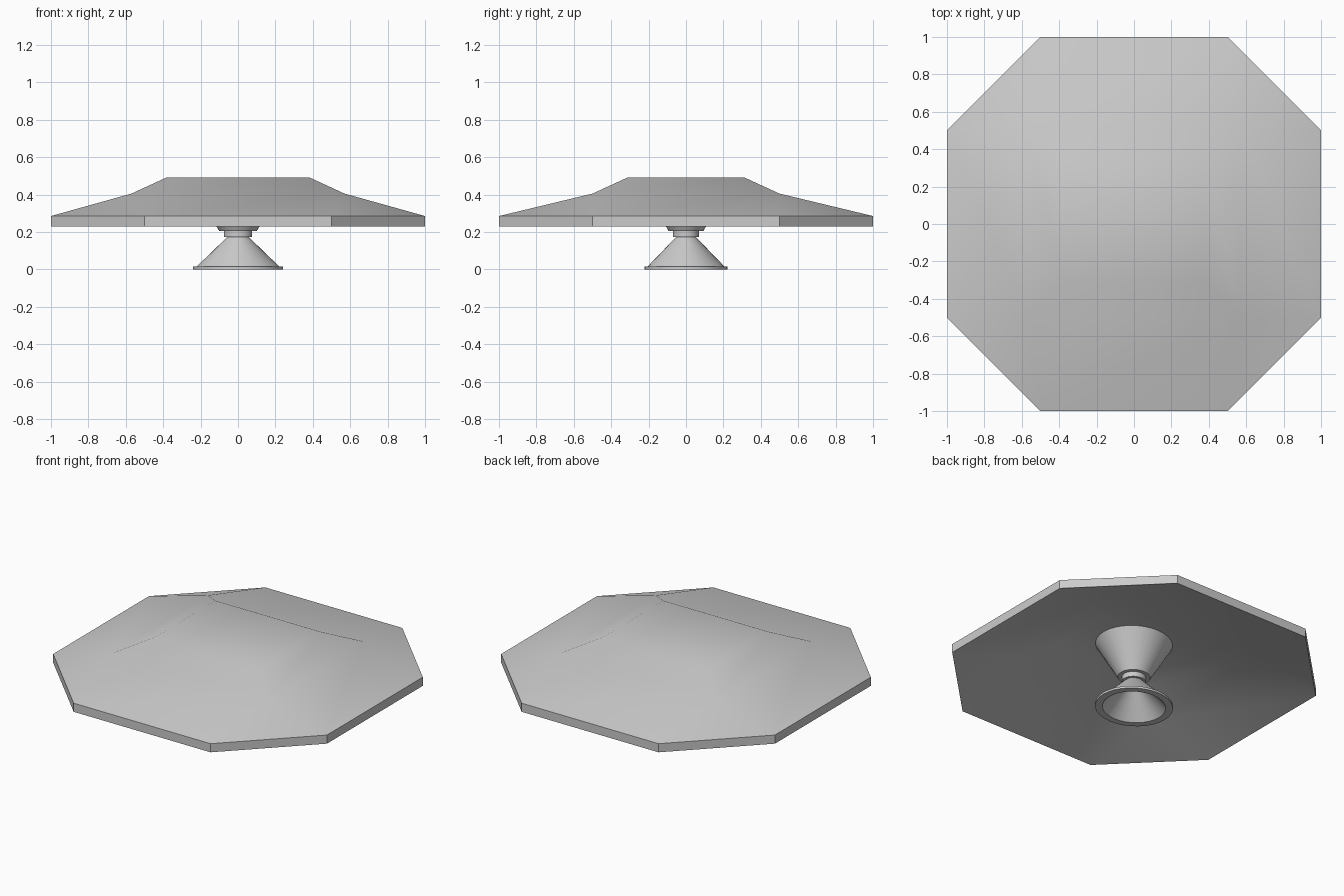
import bpy, bmesh, math

if "Cube" in bpy.data.objects:
    bpy.data.objects.remove(bpy.data.objects["Cube"])

SQUASH = 0.93  # stand is slightly narrower in y


def finish(name, bm, angle):
    bmesh.ops.recalc_face_normals(bm, faces=bm.faces)
    mesh = bpy.data.meshes.new(name)
    bm.to_mesh(mesh)
    bm.free()
    obj = bpy.data.objects.new(name, mesh)
    bpy.context.collection.objects.link(obj)
    bpy.ops.object.select_all(action='DESELECT')
    obj.select_set(True)
    bpy.context.view_layer.objects.active = obj
    bpy.ops.object.shade_smooth_by_angle(angle=math.radians(angle))
    return obj


def lathe(name, profile, closed=False, sides=32):
    bm = bmesh.new()
    rings = [[bm.verts.new((r * math.cos(2 * math.pi * i / sides),
                            r * SQUASH * math.sin(2 * math.pi * i / sides), z))
              for i in range(sides)] for r, z in profile]
    pairs = list(zip(rings, rings[1:]))
    if closed:
        pairs.append((rings[-1], rings[0]))
    else:
        bm.faces.new(rings[0])
        bm.faces.new(rings[-1])
    for a, b in pairs:
        for i in range(sides):
            j = (i + 1) % sides
            bm.faces.new((a[i], a[j], b[j], b[i]))
    return finish(name, bm, 30)


# Canopy: octagonal rim rising to two rectangular tiers, with a parallel underside
def shell(bm, drop):
    octagon = [(1, -.5), (1, .5), (.5, 1), (-.5, 1),
               (-1, .5), (-1, -.5), (-.5, -1), (.5, -1)]
    rim = [bm.verts.new((x, y, .285 - drop)) for x, y in octagon]

    def tier(x, y, z):
        return [bm.verts.new((sx * x, sy * y, z - drop))
                for sx, sy in ((1, -1), (1, 1), (-1, 1), (-1, -1))]

    shoulder, top = tier(.57, .5, .405), tier(.385, .315, .49)
    bm.faces.new(top)
    for i in range(4):
        j = (i + 1) % 4
        bm.faces.new((shoulder[i], shoulder[j], top[j], top[i]))
        bm.faces.new((rim[2 * i], rim[2 * i + 1], shoulder[j], shoulder[i]))
        bm.faces.new((rim[2 * i + 1], rim[(2 * i + 2) % 8], shoulder[j]))
    return rim


bm = bmesh.new()
upper, lower = shell(bm, 0), shell(bm, .057)
for i in range(8):
    j = (i + 1) % 8
    bm.faces.new((upper[i], upper[j], lower[j], lower[i]))
finish("canopy", bm, 40)

# Support cone under the canopy
lathe("upper_cone", [(.10, .205), (.115, .23), (.24, .437)])

# Neck collar joining the two cones
lathe("neck_collar", [(.075, .172), (.075, .206)])

# Hollow flared foot with a thin outer flange
lathe("flared_foot", [(.195, 0), (.24, 0), (.24, .014), (.222, .014),
                      (.055, .175), (.04, .165)], closed=True)
